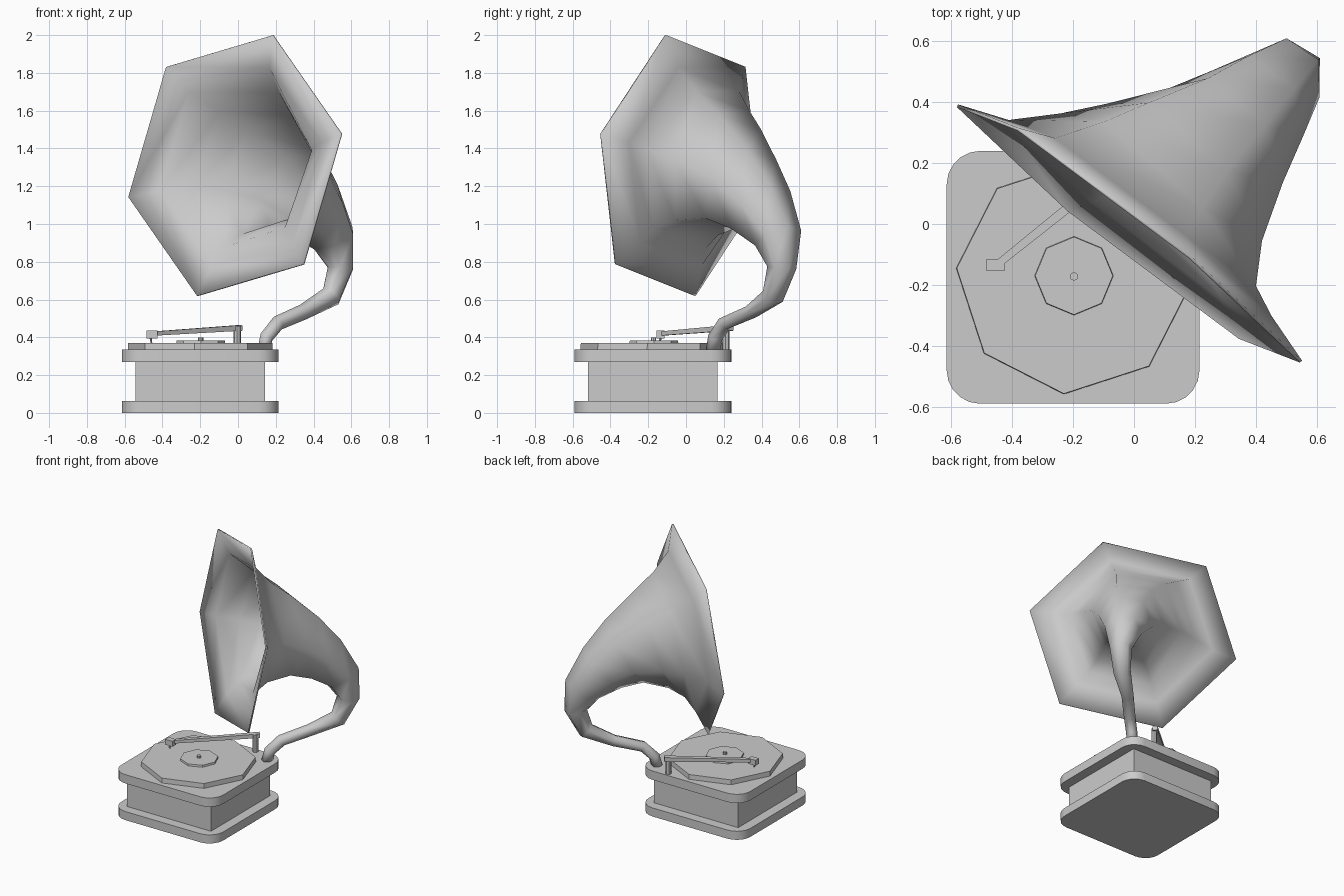
import bpy, bmesh, math
from mathutils import Vector, Matrix

if "Cube" in bpy.data.objects:
    bpy.data.objects.remove(bpy.data.objects["Cube"])

CX, CY = -0.2, -0.175


def finish(name, bm, angle=None):
    bmesh.ops.recalc_face_normals(bm, faces=bm.faces)
    me = bpy.data.meshes.new(name)
    bm.to_mesh(me)
    bm.free()
    ob = bpy.data.objects.new(name, me)
    bpy.context.collection.objects.link(ob)
    if angle:
        bpy.ops.object.select_all(action='DESELECT')
        ob.select_set(True)
        bpy.context.view_layer.objects.active = ob
        bpy.ops.object.shade_smooth_by_angle(angle=math.radians(angle))
    return ob


def slab(name, size, z0, z1, radius=0):
    bm = bmesh.new()
    bmesh.ops.create_cube(bm, size=1, matrix=Matrix.Translation((CX, CY, (z0 + z1) / 2))
                          @ Matrix.Diagonal((size, size, z1 - z0, 1)))
    if radius:
        edges = [e for e in bm.edges if abs(e.verts[0].co.z - e.verts[1].co.z) > 0.01]
        bmesh.ops.bevel(bm, geom=edges, offset=radius, segments=5, profile=0.5, affect='EDGES')
    return finish(name, bm, 30)


def disc(name, x, y, r, z0, z1, sides, turn=0, taper=1):
    bm = bmesh.new()
    m = Matrix.Translation((x, y, (z0 + z1) / 2)) @ Matrix.Rotation(math.radians(turn), 4, 'Z')
    bmesh.ops.create_cone(bm, cap_ends=True, segments=sides, radius1=r, radius2=r * taper,
                          depth=z1 - z0, matrix=m)
    return finish(name, bm)


def beam(name, a, b, wa, ha, wb, hb):
    # tapered box running from a to b
    a, b = Vector(a), Vector(b)
    d = (b - a).normalized()
    side = d.cross(Vector((0, 0, 1))).normalized()
    up = side.cross(d)
    bm = bmesh.new()
    rings = [[bm.verts.new(p + side * w * i / 2 + up * h * j / 2)
              for i, j in ((-1, -1), (1, -1), (1, 1), (-1, 1))]
             for p, w, h in ((a, wa, ha), (b, wb, hb))]
    for k in range(4):
        n = (k + 1) % 4
        bm.faces.new((rings[0][k], rings[0][n], rings[1][n], rings[1][k]))
    for r in rings:
        bm.faces.new(r)
    return finish(name, bm)


# Case
slab("base_plinth", 0.83, 0, 0.063, 0.11)
slab("case_body", 0.685, 0.06, 0.275)
slab("case_top", 0.83, 0.27, 0.335, 0.11)

# Turntable
disc("record", CX, CY, 0.385, 0.333, 0.37, 8, 175.5, 0.995)
disc("record_label", CX + 0.003, CY + 0.005, 0.13, 0.365, 0.384, 8, 0, 0.98)
disc("spindle", CX + 0.003, CY + 0.003, 0.014, 0.38, 0.4, 8)

# Tonearm
disc("tonearm_post", -0.004, 0.21, 0.02, 0.33, 0.46, 8)
beam("tonearm", (0.012, 0.237, 0.45), (-0.445, -0.13, 0.42), 0.035, 0.03, 0.025, 0.022)
beam("tonearm_head", (-0.485, -0.135, 0.415), (-0.425, -0.135, 0.415), 0.04, 0.04, 0.04, 0.04)
beam("needle", (-0.462, -0.135, 0.40), (-0.458, -0.139, 0.368), 0.01, 0.01, 0.006, 0.006)

# Horn: six-sided rings swept from the case to the mouth (x, y, z, radius)
PATH = [(0.135, 0.142, 0.325, 0.038), (0.15, 0.155, 0.4, 0.039),
        (0.21, 0.205, 0.475, 0.04), (0.347, 0.345, 0.535, 0.042),
        (0.492, 0.46, 0.617, 0.06), (0.543, 0.507, 0.768, 0.077),
        (0.505, 0.488, 0.925, 0.128), (0.405, 0.395, 1.075, 0.188),
        (0.3, 0.29, 1.185, 0.25), (0.165, 0.17, 1.26, 0.35),
        (0.08, 0.08, 1.288, 0.44), (0.02, 0.02, 1.302, 0.553),
        (-0.013, -0.028, 1.309, 0.724)]
pts = [Vector(p[:3]) for p in PATH]
bm = bmesh.new()
rings = []
for i, p in enumerate(pts):
    if i == 0:
        t = Vector((0.05, 0.05, 1))
    elif i >= len(pts) - 2:
        t = Vector((-0.612, -0.786, 0.089))
    else:
        t = (pts[i + 1] - p).normalized() + (p - pts[i - 1]).normalized()
    t.normalize()
    u = Vector((0.707, -0.707, 0))
    u = (u - t * u.dot(t)).normalized()
    v = t.cross(u)
    ring = []
    for k in range(6):
        a = math.radians(74.1 + 60 * k)
        ring.append(bm.verts.new(p + (u * math.cos(a) + v * math.sin(a)) * PATH[i][3]))
    rings.append(ring)
for r0, r1 in zip(rings, rings[1:]):
    for k in range(6):
        n = (k + 1) % 6
        bm.faces.new((r0[k], r0[n], r1[n], r1[k]))
horn = finish("horn", bm, 75)
wall = horn.modifiers.new("wall", 'SOLIDIFY')
wall.thickness = 0.01
wall.offset = -1
# Keep the rim crisp above the smoothing modifier
if len(horn.modifiers) > 1:
    horn.modifiers.move(len(horn.modifiers) - 1, 0)
